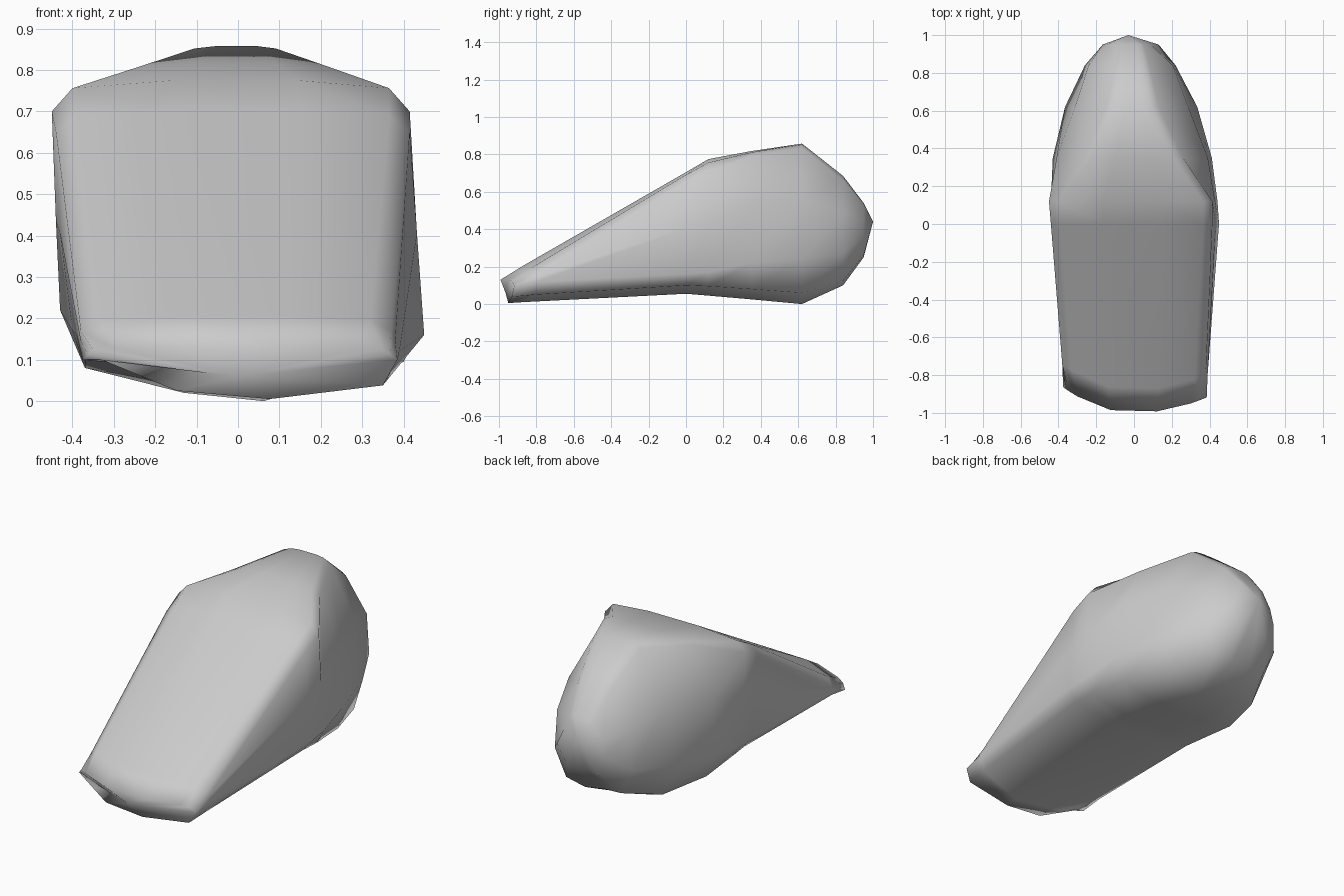
import bpy, bmesh

if "Cube" in bpy.data.objects:
    bpy.data.objects.remove(bpy.data.objects["Cube"])

# Sections from front to back: y, bottom z, right bottom x/z, right side x, side z,
# right top x, top edge z, top centre z, left top x, left side x, left bottom x/z
sections = [
    (-1.00, .005, .35, .038, .385, .10, .35, .125, .130, -.35, -.375, -.33, .100),
    (-.88, .010, .36, .050, .390, .12, .37, .170, .205, -.38, -.380, -.34, .105),
    (0.00, .055, .40, .100, .450, .16, .415, .65, .705, -.44, -.390, -.36, .110),
    (0.12, .045, .40, .095, .442, .17, .415, .70, .775, -.45, -.400, -.37, .105),
    (0.35, .025, .37, .080, .412, .22, .26, .79, .818, -.28, -.430, -.37, .080),
    (0.62, .000, .28, .060, .335, .24, .13, .835, .858, -.15, -.365, -.29, .060),
    (0.84, .100, .15, .125, .220, .27, .08, .66, .685, -.11, -.260, -.19, .125),
    (0.95, .250, .07, .260, .130, .36, .05, .53, .540, -.09, -.165, -.11, .260),
]


# Half of the top: outer shoulder, inner shoulder and crown
def shoulder(x, side, zt, zc):
    inset = min(.05, abs(x) * .3)
    return [(x, zt), (x - side * inset, zt + (zc - zt) * .75), (x * .35, zc)]


# Lofted wedge body with a rounded back
bm = bmesh.new()
rings = []
for y, zb, rbx, rbz, rmx, zm, rtx, zt, zc, ltx, lmx, lbx, lbz in sections:
    bulge = .055 if .2 < y < .9 else 0
    mid_z = (zm + zt) / 2 + bulge * .4
    pts = [(rbx * .22, zb), (rbx, rbz), (rmx, zm), ((rmx + rtx) / 2 + bulge, mid_z)]
    pts += shoulder(rtx, 1, zt, zc)
    pts += shoulder(ltx, -1, zt, zc)[::-1]
    pts += [((lmx + ltx) / 2 - max(bulge, .015 if y > -.5 else 0), mid_z),
            (lmx, zm), (lbx, lbz), (lbx * .45, zb + .02)]
    ring = []
    for i, (x, z) in enumerate(pts):
        # Bow the front lip and tuck its lower edge back
        shift = 0
        if y < -.8:
            shift = (.08 if x > 0 else .14) * (x / .38) ** 2
            if y < -.9 and z < .05:
                shift = max(shift, .05)
        ring.append(bm.verts.new((x, y + shift, z)))
    rings.append(ring)

for a, b in zip(rings, rings[1:]):
    for i in range(len(a)):
        j = (i + 1) % len(a)
        bm.faces.new((a[i], a[j], b[j], b[i]))

# Close the lip and the rounded tip
for ring, tip in ((rings[0], (0, -.965, .06)), (rings[-1], (-.03, 1, .44))):
    v = bm.verts.new(tip)
    for i in range(len(ring)):
        bm.faces.new((ring[i], ring[(i + 1) % len(ring)], v))
bmesh.ops.recalc_face_normals(bm, faces=bm.faces)

mesh = bpy.data.meshes.new("wedge_body")
bm.to_mesh(mesh)
bm.free()
body = bpy.data.objects.new("wedge_body", mesh)
bpy.context.collection.objects.link(body)
mesh.shade_smooth()
